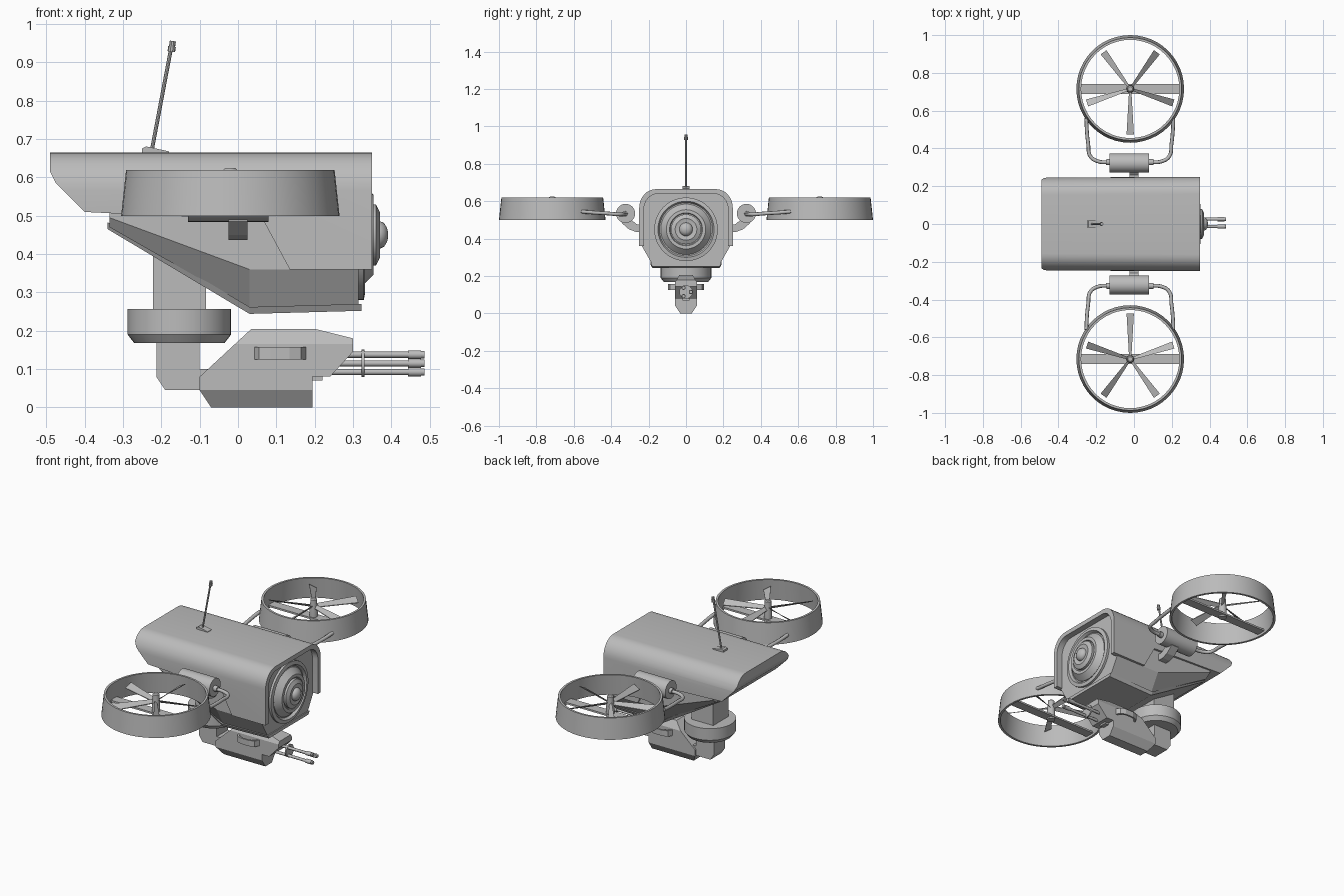
import bpy, bmesh, math
from mathutils import Vector, Matrix

if "Cube" in bpy.data.objects:
    bpy.data.objects.remove(bpy.data.objects["Cube"])

grey = bpy.data.materials.new("plain grey")
grey.use_nodes = True
COLOUR = (0.5, 0.5, 0.5, 1)
grey.diffuse_color = COLOUR
grey.node_tree.nodes["Principled BSDF"].inputs["Base Color"].default_value = COLOUR


def finish(name, bm, smooth=None):
    bmesh.ops.recalc_face_normals(bm, faces=bm.faces)
    mesh = bpy.data.meshes.new(name)
    bm.to_mesh(mesh)
    bm.free()
    mesh.materials.append(grey)
    ob = bpy.data.objects.new(name, mesh)
    bpy.context.collection.objects.link(ob)
    if smooth:
        bpy.ops.object.select_all(action='DESELECT')
        ob.select_set(True)
        bpy.context.view_layer.objects.active = ob
        bpy.ops.object.shade_smooth_by_angle(angle=math.radians(smooth))
    return ob


def loft(rings):
    """Skin closed rings of points, capping both ends."""
    bm = bmesh.new()
    rows = [[bm.verts.new(p) for p in ring] for ring in rings]
    n = len(rows[0])
    for a, b in zip(rows, rows[1:]):
        for i in range(n):
            j = (i + 1) % n
            bm.faces.new((a[i], a[j], b[j], b[i]))
    bm.faces.new(rows[0])
    bm.faces.new(rows[-1])
    return bm


def prism(pts, y0, y1):
    return loft([[(x, y, z) for x, z in pts] for y in (y0, y1)])


def box(name, lo, hi):
    x0, y0, z0 = lo
    x1, y1, z1 = hi
    return finish(name, prism([(x0, z0), (x1, z0), (x1, z1), (x0, z1)], y0, y1))


def lathe(name, profile, origin, axis='Z', n=32, smooth=35, closed=False):
    """Spin (radius, height) pairs about an axis through origin."""
    bm = bmesh.new()
    turn = Vector((0, 0, 1)).rotation_difference(
        {'X': Vector((1, 0, 0)), 'Z': Vector((0, 0, 1))}[axis] if isinstance(axis, str) else axis)
    place = Matrix.Translation(origin) @ turn.to_matrix().to_4x4()
    rows = []
    for r, h in profile:
        rows.append([bm.verts.new(place @ Vector((r * math.cos(t), r * math.sin(t), h)))
                     for t in (2 * math.pi * i / n for i in range(n))])
    pairs = list(zip(rows, rows[1:]))
    if closed:
        pairs.append((rows[-1], rows[0]))
    else:
        bm.faces.new(rows[0])
        bm.faces.new(rows[-1])
    for a, b in pairs:
        for i in range(n):
            j = (i + 1) % n
            bm.faces.new((a[i], a[j], b[j], b[i]))
    return finish(name, bm, smooth)


def rod(name, a, b, r, n=12):
    a, b = Vector(a), Vector(b)
    d = b - a
    return lathe(name, [(r, 0), (r, d.length)], a, d.normalized(), n)


def pipe(name, pts, r):
    curve = bpy.data.curves.new(name, 'CURVE')
    curve.dimensions = '3D'
    curve.bevel_depth = r
    curve.bevel_resolution = 2
    curve.resolution_u = 6
    curve.use_fill_caps = True
    s = curve.splines.new('BEZIER')
    s.bezier_points.add(len(pts) - 1)
    for bp, p in zip(s.bezier_points, pts):
        bp.co = p
        bp.handle_left_type = bp.handle_right_type = 'AUTO'
    curve.materials.append(grey)
    ob = bpy.data.objects.new(name, curve)
    bpy.context.collection.objects.link(ob)


def cut(ob, tool, op):
    tool.hide_render = True
    tool.hide_set(True)
    mod = ob.modifiers.new("cut", 'BOOLEAN')
    mod.object, mod.operation, mod.solver = tool, op, 'EXACT'
    bpy.context.view_layer.update()
    done = bpy.data.meshes.new_from_object(ob.evaluated_get(bpy.context.evaluated_depsgraph_get()))
    ob.modifiers.clear()
    ob.data = done
    bpy.data.objects.remove(tool)


def arch(x, w, top, bottom, r):
    """Flat-topped arch with rounded upper corners, at station x."""
    ring = [(x, -w, bottom), (x, w, bottom)]
    for side in (1, -1):
        for i in range(9):
            t = math.pi / 16 * (i if side > 0 else 8 - i)
            ring.append((x, side * (w - r + r * math.cos(t)), top - r * 1.1 + r * 1.1 * math.sin(t)))
    return ring


# Body shell: arch extruded lengthwise, trimmed to the side profile
shell = finish("body_shell", loft([arch(-.6, .245, .665, .2, .09), arch(.35, .25, .665, .2, .09)]))
side = [(-.49, .7), (-.49, .615), (-.475, .585), (-.40, .51), (-.30, .505), (.065, .49),
        (.135, .36), (.4, .36), (.4, .7)]
cut(shell, finish("trim", prism(side, -.4, .4)), 'INTERSECT')
cut(shell, finish("nose_recess", loft([arch(.315, .225, .64, .1, .075), arch(.5, .225, .64, .1, .075)])),
    'DIFFERENCE')
bpy.ops.object.select_all(action='DESELECT')
shell.select_set(True)
bpy.context.view_layer.objects.active = shell
bpy.ops.object.shade_smooth_by_angle(angle=math.radians(25))

# Lower hull and its belly plate
hull = [(-.335, .495, .47, .2), (.03, .36, .262, .18), (.315, .36, .262, .18)]
finish("lower_hull", loft([[(x, -.236, .58), (x, -.236, zb), (x, -w, z0), (x, w, z0),
                            (x, .236, zb), (x, .236, .58)] for x, zb, z0, w in hull]))
finish("belly_plate", loft([[(x, -.19, z), (x, .19, z), (x, .18, z - .018), (x, -.18, z - .018)]
                            for x, z in ((-.34, .483), (.03, .262), (.322, .27))]))

# Nose eye: stepped discs and a dome
lathe("nose_ring", [(.17, 0), (.17, .018), (.15, .022), (.142, .008)], (.31, 0, .45), 'X', 48)
lathe("nose_cone", [(.135, 0), (.135, .012), (.105, .043), (.088, .043), (.084, .035)], (.31, 0, .45), 'X', 48)
lathe("nose_disc", [(.08, 0), (.08, .015), (.058, .026), (.045, .022)], (.345, 0, .45), 'X', 40)
lathe("nose_dome", [(.036, 0), (.036, .02), (.031, .031), (.018, .039), (.004, .042)], (.35, 0, .45), 'X', 24, 60)

# Antenna
finish("antenna_base", prism([(-.25, .66), (-.18, .66), (-.18, .668), (-.24, .681), (-.25, .676)], -.018, .018))
rod("antenna_rod", (-.225, 0, .67), (-.175, 0, .935), .005, 8)
rod("antenna_tip", (-.174, 0, .928), (-.172, 0, .942), .010, 10)
rod("antenna_cap", (-.172, 0, .942), (-.170, 0, .956), .008, 10)

# Turret neck
box("turret_neck", (-.222, -.07, .25), (-.083, .07, .47))
lathe("turret_ring", [(.118, .168), (.135, .19), (.135, .257)], (-.153, 0, 0), 'Z', 40, 20)
box("turret_stem", (-.213, -.05, .08), (-.10, .05, .18))
finish("turret_foot", prism([(-.213, .1), (-.213, .08), (-.19, .045), (-.06, .045), (-.06, .1)], -.05, .05))

# Gun housing with chamfered underside
bm = prism([(-.10, .08), (.035, .205), (.20, .205), (.30, .18), (.30, .145), (.24, .08),
            (.195, .08), (.195, 0), (-.07, 0), (-.10, .045)], -.06, .06)
for level in (.045, .165):
    bmesh.ops.bisect_plane(bm, geom=bm.verts[:] + bm.edges[:] + bm.faces[:],
                           plane_co=(0, 0, level), plane_no=(0, 0, 1))
for v in bm.verts:
    if v.co.z < .01:
        v.co.y *= .5
    elif v.co.z > .17:
        v.co.y *= 1 - .4 * (v.co.z - .165) / .04
finish("gun_housing", bm)
box("gun_catch", (.19, -.02, .07), (.22, .02, .082))

# Three barrels in a triangle
for k in range(3):
    t = math.radians(120 * k)
    y, z = .026 * math.cos(t), .115 + .026 * math.sin(t)
    rod("barrel", (.2, y, z), (.46, y, z), .008)
    rod("muzzle", (.443, y, z), (.478, y, z), .0115)
    rod("muzzle_tip", (.478, y, z), (.487, y, z), .0095)
lathe("barrel_clamp", [(.036, 0), (.036, .008)], (.322, 0, .115), 'X', 20)

# One fan unit on each side
for s in (1, -1):
    tag = "left_" if s > 0 else "right_"
    c = Vector((-.02, s * .715, 0))
    # Gun handle bowed out from the housing
    outer = [(.04, .055), (.055, .085), (.085, .095), (.135, .095), (.165, .085), (.18, .055)]
    inner = [(.168, .055), (.157, .076), (.133, .085), (.087, .085), (.063, .076), (.052, .055)]
    finish(tag + "gun_handle", loft([[(x, s * y, z) for x, y in outer + inner] for z in (.125, .158)]))
    # Motor drum and its arm to the body
    rod(tag + "drum", (-.13, s * .323, .535), (.08, s * .323, .535), .051, 28)
    arm = [(.22, .475), (.26, .475), (.285, .495), (.325, .52), (.345, .485), (.305, .45), (.27, .437), (.22, .437)]
    finish(tag + "drum_arm", loft([[(x, s * y, z) for y, z in arm] for x in (-.025, .025)]))
    # Frame pipes from the drum to the duct
    for d in (1, -1):
        mid = -.022
        pts = [(.09, .328, .53), (.17, .332, .53), (.21, .36, .53), (.22, .42, .535), (.228, .5, .54), (.23, .56, .545)]
        pipe(tag + "frame_pipe", [(mid + d * x, s * y, z) for x, y, z in pts], .01)
        rod(tag + "drum_collar", (mid + d * .1, s * .327, .532), (mid + d * .125, s * .328, .532), .016)
    # Duct
    lathe(tag + "duct", [(.285, .5), (.272, .62), (.26, .62), (.272, .5)], c, 'Z', 48, 35, True)
    # Cross bar, hub and twisted blades
    box(tag + "cross_bar", (c.x - .27, c.y - .027, .513), (c.x + .27, c.y + .027, .523))
    lathe(tag + "hub", [(.022, .505), (.022, .56), (.018, .6), (.018, .62), (.012, .625)], c, 'Z', 16)
    for k in range(5):
        t = s * math.radians(54 + 72 * k)
        turn = Matrix.Translation(c + Vector((0, 0, .58))) @ Matrix.Rotation(t, 4, 'Z')
        rings = []
        for x, w, tilt in ((.01, .010, .9), (.24, .022, .5)):
            dy, dz = w * math.cos(tilt), s * w * math.sin(tilt)
            rings.append([turn @ Vector(p) for p in ((x, -dy, -dz - .002), (x, dy, dz - .002),
                                                     (x, dy, dz + .002), (x, -dy, -dz + .002))])
        finish(tag + "blade", loft(rings))
